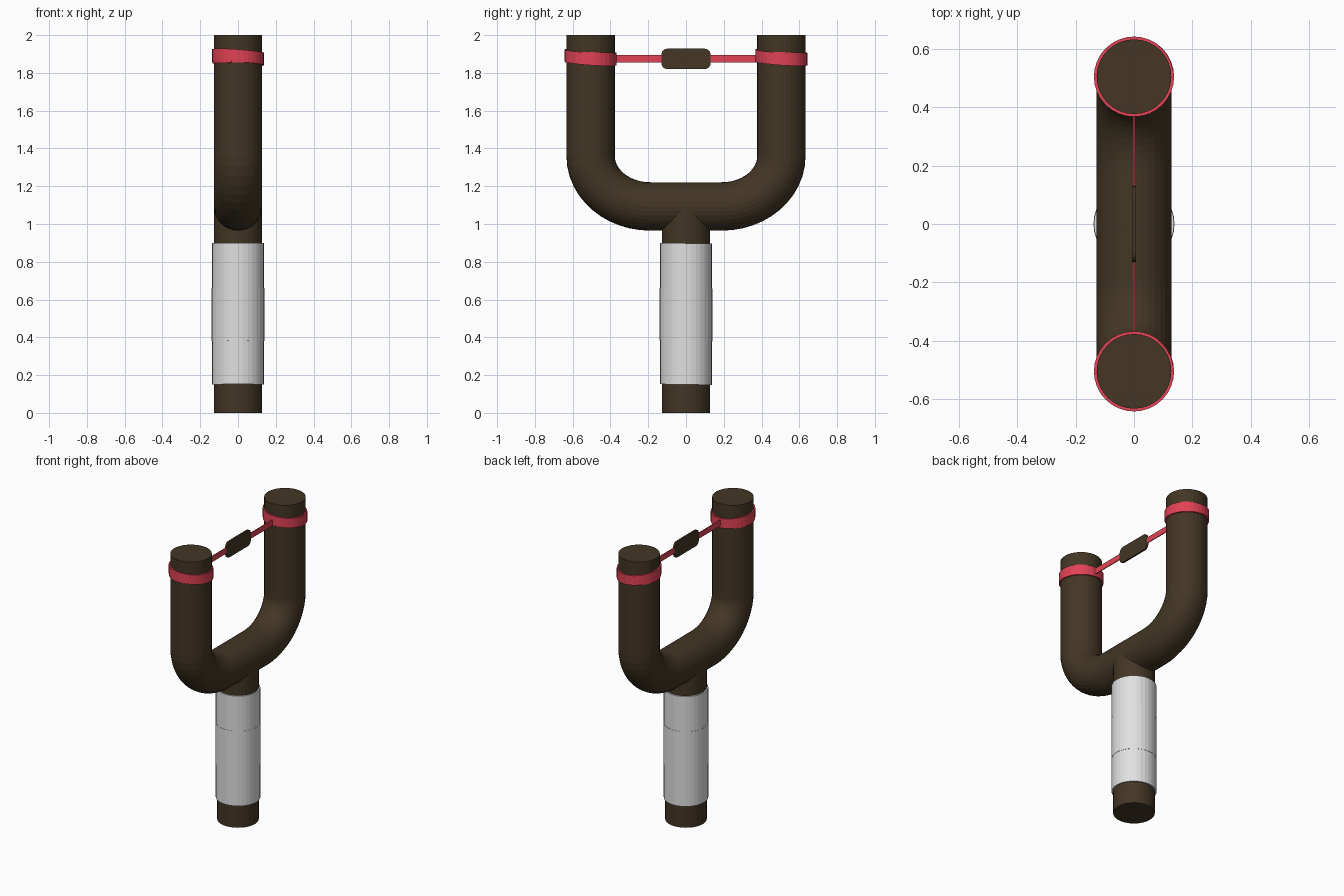
import bpy, bmesh, math

if "Cube" in bpy.data.objects:
    bpy.data.objects.remove(bpy.data.objects["Cube"])

SIDES = 32
R = 0.128          # thickness of the wooden branch


def material(name, rgb):
    m = bpy.data.materials.new(name)
    m.diffuse_color = (*rgb, 1)
    m.use_nodes = True
    m.node_tree.nodes["Principled BSDF"].inputs["Base Color"].default_value = m.diffuse_color
    return m


WOOD = material("dark wood", (0.056, 0.037, 0.018))
TAPE = material("white tape", (0.75, 0.75, 0.75))
RUBBER = material("red rubber", (0.75, 0.055, 0.09))


def finish(bm, name, mat):
    bmesh.ops.recalc_face_normals(bm, faces=bm.faces)
    mesh = bpy.data.meshes.new(name)
    bm.to_mesh(mesh)
    bm.free()
    mesh.materials.append(mat)
    ob = bpy.data.objects.new(name, mesh)
    bpy.context.collection.objects.link(ob)
    return ob


def bridge(bm, loops, closed=False):
    pairs = list(zip(loops, loops[1:])) + ([(loops[-1], loops[0])] if closed else [])
    for a, b in pairs:
        for i in range(SIDES):
            j = (i + 1) % SIDES
            bm.faces.new((a[i], a[j], b[j], b[i]))


def tube(name, path, mat):
    """Round tube with capped ends along (y, z) points."""
    bm = bmesh.new()
    loops = []
    for k, (y, z) in enumerate(path):
        p, q = path[max(k - 1, 0)], path[min(k + 1, len(path) - 1)]
        dy, dz = q[0] - p[0], q[1] - p[1]
        n = math.hypot(dy, dz)
        ny, nz = -dz / n, dy / n
        loops.append([bm.verts.new((R * math.cos(t), y + R * math.sin(t) * ny, z + R * math.sin(t) * nz))
                      for t in (2 * math.pi * i / SIDES for i in range(SIDES))])
    bridge(bm, loops)
    bm.faces.new(loops[0])
    bm.faces.new(loops[-1])
    return finish(bm, name, mat)


def ring(name, y, z0, z1, radius, mat, tilt=(0, 0)):
    """Thin sleeve around a branch; tilt is the slope in x and y."""
    bm = bmesh.new()
    loops = []
    for r, z in ((radius, z0), (radius, z1), (R - 0.003, z1), (R - 0.003, z0)):
        loop = []
        for i in range(SIDES):
            t = 2 * math.pi * i / SIDES
            dx, dy = r * math.cos(t), r * math.sin(t)
            loop.append(bm.verts.new((dx, y + dy, z + tilt[0] * dx + tilt[1] * dy)))
        loops.append(loop)
    bridge(bm, loops, closed=True)
    return finish(bm, name, mat)


def plate(name, half_y, z0, z1, half_x, corner, mat):
    """Thin upright plate with rounded corners."""
    bm = bmesh.new()
    bmesh.ops.create_cube(bm, size=1)
    for v in bm.verts:
        v.co = (v.co.x * 2 * half_x, v.co.y * 2 * half_y, (z0 + z1) / 2 + v.co.z * (z1 - z0))
    if corner:
        edges = [e for e in bm.edges if abs(e.verts[0].co.x - e.verts[1].co.x) > half_x]
        bmesh.ops.bevel(bm, geom=edges, offset=corner, segments=4, profile=0.5, affect='EDGES')
    return finish(bm, name, mat)


# Fork: two uprights joined by curved bends and a crossbar
half = [(0.505, 2.0)]
for k in range(13):
    a = math.pi / 2 * k / 12
    half.append((0.19 + 0.315 * math.cos(a), 1.36 - 0.267 * math.sin(a)))
half.append((0.13, 1.093))
tube("fork", half + [(-y, z) for y, z in reversed(half)], WOOD)

# Handle stem running into the crossbar
tube("handle", [(0, 0), (0, 1.093)], WOOD)

# Grip tape, three overlapping turns
for k, (z0, z1, r) in enumerate(((0.15, 0.42, 0.1375), (0.38, 0.66, 0.139), (0.62, 0.898, 0.1375))):
    ring(f"grip_tape_{k + 1}", 0, z0, z1, r, TAPE, (0, -0.015))

# Rubber bands tied round each upright, two crossing turns
for side, y in (("left", -0.505), ("right", 0.505)):
    ring(f"{side}_band_outer", y, 1.85, 1.915, 0.1375, RUBBER, (-0.07, -0.07))
    ring(f"{side}_band_inner", y, 1.85, 1.91, 0.1355, RUBBER, (0.0, -0.03))

# Elastic strap and pouch
plate("strap", 0.38, 1.856, 1.895, 0.003, 0, RUBBER)
plate("pouch", 0.13, 1.82, 1.928, 0.006, 0.03, WOOD)
